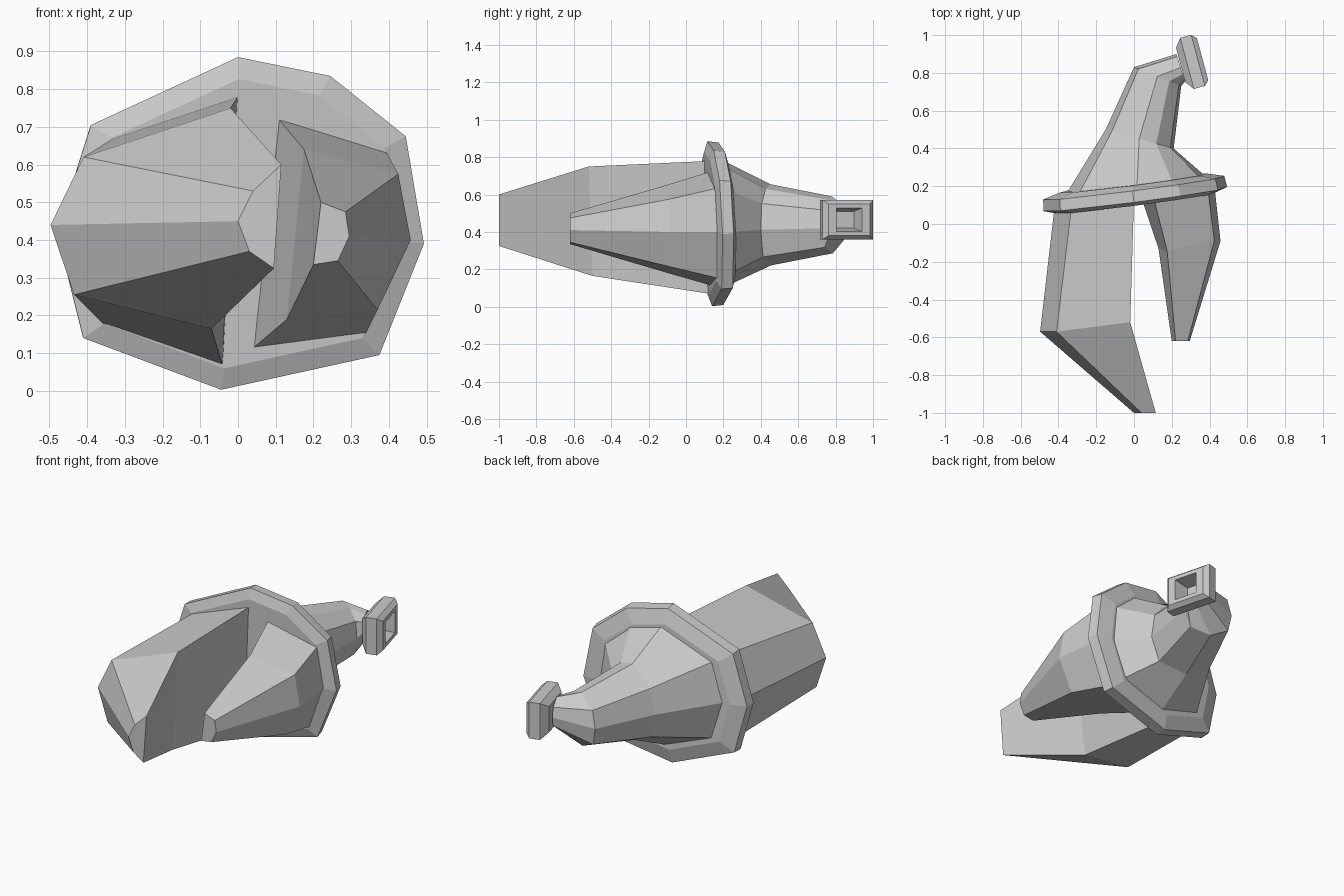
import bpy
import bmesh
from mathutils import Vector

if "Cube" in bpy.data.objects:
    bpy.data.objects.remove(bpy.data.objects["Cube"], do_unlink=True)

# Single grey material
grey = bpy.data.materials.new("plain_grey")
grey.use_nodes = True
grey.diffuse_color = (0.6, 0.6, 0.6, 1)
grey.node_tree.nodes["Principled BSDF"].inputs["Base Color"].default_value = (0.6, 0.6, 0.6, 1)


def loft(name, rings):
    """Flat-shaded solid through matching rings, capped at both ends."""
    bm = bmesh.new()
    loops = [[bm.verts.new(p) for p in ring] for ring in rings]
    for a, b in zip(loops, loops[1:]):
        for i in range(len(a)):
            j = (i + 1) % len(a)
            bm.faces.new((a[i], a[j], b[j], b[i]))
    bm.faces.new(loops[0])
    bm.faces.new(loops[-1])
    bmesh.ops.recalc_face_normals(bm, faces=bm.faces)
    mesh = bpy.data.meshes.new(name)
    bm.to_mesh(mesh)
    bm.free()
    mesh.materials.append(grey)
    obj = bpy.data.objects.new(name, mesh)
    bpy.context.scene.collection.objects.link(obj)
    return obj


def plate_y(x, z):
    """Tilted plane of the collar plate."""
    return 0.13 + 0.13 * x - 0.035 * (z - 0.44)


# Collar plate: irregular outline with bevelled front and back
outline = [(0, .885), (.245, .835), (.445, .675), (.493, .39), (.375, .095),
           (-.045, .003), (-.41, .14), (-.48, .42), (-.39, .705)]


def plate_ring(scale, depth):
    pts = []
    for x, z in outline:
        x, z = x * scale, 0.44 + (z - 0.44) * scale
        pts.append((x - 0.13 * depth, plate_y(x, z) + depth, z))
    return pts


loft("collar_plate", [plate_ring(.87, -.02), plate_ring(1, 0),
                      plate_ring(.985, .06), plate_ring(.8, .085)])


# Rear body: the collar outline shrinking and bending into a neck
def body_ring(left, right, low, high):
    left, right = Vector(left), Vector(right)
    pts = []
    for x, z in outline:
        p = left.lerp(right, (x + .48) / .973)
        pts.append((p.x, p.y, low + (high - low) * z / .885))
    return pts


loft("rear_body", [body_ring((-.37, .14), (.41, .225), .09, .79),
                   body_ring((-.15, .5), (.21, .4), .22, .655),
                   body_ring((0, .83), (.25, .73), .285, .59),
                   body_ring((.225, .9), (.27, .755), .385, .55)])


# Jaws: base at the collar, a middle bend and a blunt tip
def jaw(name, base, middle, tip, tip_y):
    loft(name, [[(x, plate_y(x, z) + 0.02, z) for x, z in base], middle,
                [(x, tip_y, z) for x, z in tip]])


jaw("large_jaw",
    [(0, .78), (-.33, .67), (-.42, .43), (-.355, .175), (-.04, .065)],
    [(-.02, -.52, .75), (-.41, -.57, .62), (-.497, -.57, .44),
     (-.435, -.57, .255), (-.07, -.5, .165)],
    [(.115, .6), (.04, .53), (0, .45), (.03, .37), (.095, .325)], -1)

jaw("small_jaw",
    [(.1, .73), (.39, .64), (.425, .4), (.335, .145), (.03, .105)],
    [(.175, -.14, .64), (.425, -.09, .575), (.458, -.09, .4),
     (.37, -.09, .215), (.13, -.13, .19)],
    [(.22, .5), (.285, .475), (.295, .41), (.265, .345), (.2, .335)], -.62)


# Square socket on the neck, bevelled and hollowed
def socket_ring(depth, half_width, half_height):
    centre = Vector((.31, .858, .465))
    axis, side = Vector((.965, .26, 0)), Vector((-.26, .965, 0))
    return [centre + axis * depth + side * (half_width * s) + Vector((0, 0, half_height * t))
            for s, t in ((-1, -1), (1, -1), (1, 1), (-1, 1))]


loft("neck_socket", [socket_ring(-.065, .095, .075), socket_ring(-.03, .14, .105),
                     socket_ring(.03, .14, .105), socket_ring(.055, .115, .085),
                     socket_ring(.055, .07, .062), socket_ring(-.035, .05, .045)])
